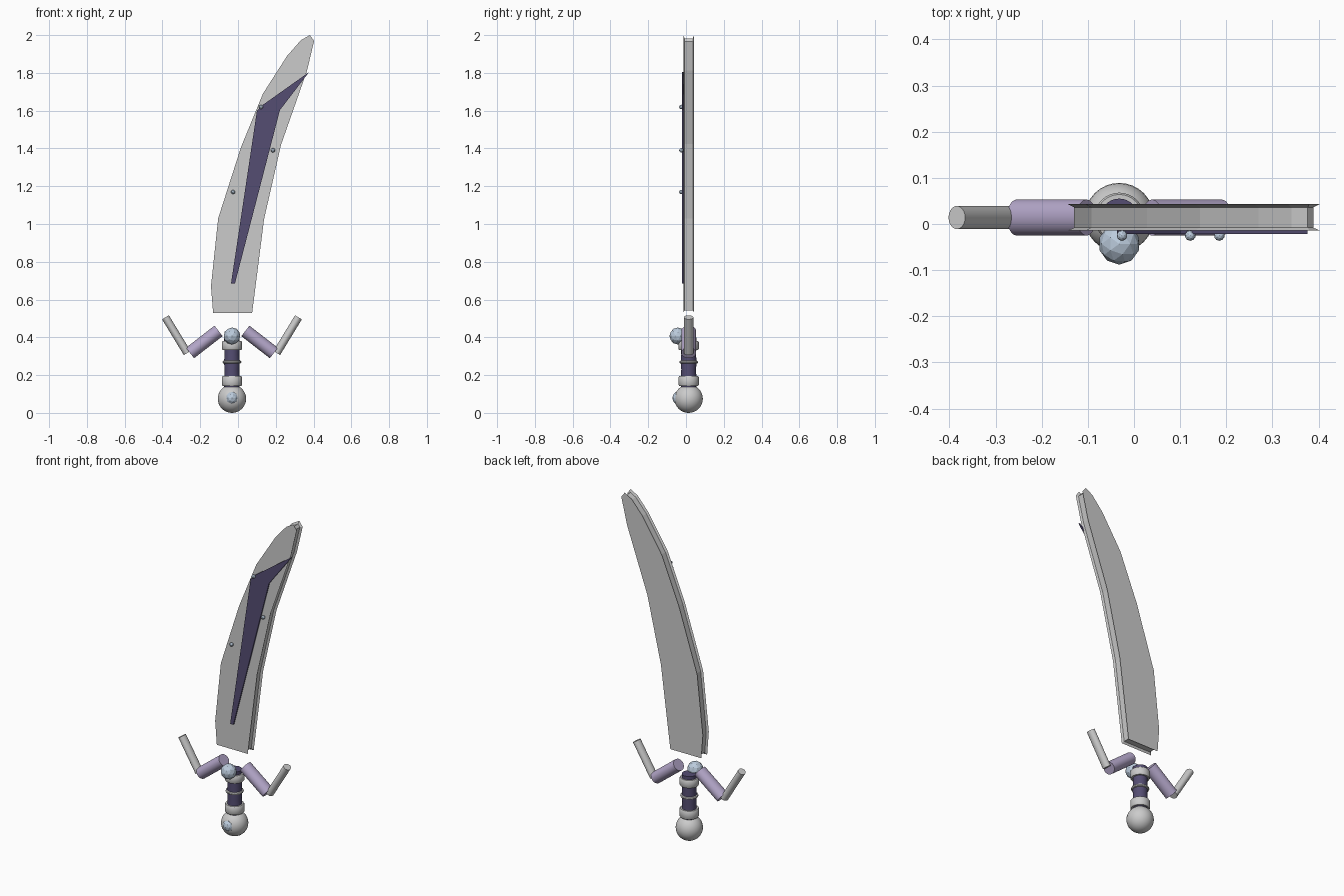
import bpy, bmesh, math
from mathutils import Vector, Matrix

if "Cube" in bpy.data.objects:
    bpy.data.objects.remove(bpy.data.objects["Cube"])

CX, CY = -0.032, 0.014   # axis of the hilt


def material(name, rgb):
    m = bpy.data.materials.new(name)
    m.diffuse_color = (*rgb, 1)
    m.use_nodes = True
    m.node_tree.nodes["Principled BSDF"].inputs["Base Color"].default_value = m.diffuse_color
    return m


STEEL = material("steel", (0.62, 0.61, 0.64))
DARK = material("dark_violet", (0.09, 0.075, 0.17))
LILAC = material("lilac", (0.45, 0.38, 0.58))
GEM = material("gem", (0.50, 0.60, 0.72))


def finish(bm, name, mat, smooth=False):
    bmesh.ops.recalc_face_normals(bm, faces=bm.faces[:])
    me = bpy.data.meshes.new(name)
    bm.to_mesh(me)
    bm.free()
    ob = bpy.data.objects.new(name, me)
    bpy.context.collection.objects.link(ob)
    me.materials.append(mat)
    if smooth:
        bpy.ops.object.select_all(action='DESELECT')
        ob.select_set(True)
        bpy.context.view_layer.objects.active = ob
        bpy.ops.object.shade_smooth_by_angle(angle=math.radians(35))
    return ob


def inset(pts, d):
    # shrink a clockwise (x, z) outline by d with mitred corners
    out = []
    for i, p in enumerate(pts):
        p = Vector(p)
        a = (p - Vector(pts[i - 1])).normalized()
        b = (Vector(pts[(i + 1) % len(pts)]) - p).normalized()
        na, nb = Vector((a.y, -a.x)), Vector((b.y, -b.x))
        out.append(p + (na + nb) * d / (1 + na.dot(nb)))
    return out


def slab(name, pts, layers, mat):
    # stack of outlines along y: layers are (y, inset) pairs
    bm = bmesh.new()
    loops = [[bm.verts.new((p[0], y, p[1])) for p in inset(pts, d)] for y, d in layers]
    n = len(pts)
    for a, b in zip(loops, loops[1:]):
        for i in range(n):
            bm.faces.new((a[i], a[(i + 1) % n], b[(i + 1) % n], b[i]))
    bm.faces.new(loops[0])
    bm.faces.new(loops[-1])
    return finish(bm, name, mat)


def lathe(name, profile, mat, closed=False, seg=32):
    # profile of (radius, z) turned about the hilt axis
    bm = bmesh.new()
    rings = [[bm.verts.new((CX + r * math.cos(2 * math.pi * k / seg),
                            CY + r * math.sin(2 * math.pi * k / seg), z))
              for k in range(seg)] for r, z in profile]
    pairs = list(zip(rings, rings[1:]))
    if closed:
        pairs.append((rings[-1], rings[0]))
    for a, b in pairs:
        for k in range(seg):
            j = (k + 1) % seg
            bm.faces.new((a[k], a[j], b[j], b[k]))
    if not closed:
        bm.faces.new(rings[0])
        bm.faces.new(rings[-1])
    return finish(bm, name, mat, True)


def tube(name, a, b, r_plane, r_y, mat):
    # slightly oval rod between two (x, z) points
    a, b = Vector((a[0], CY, a[1])), Vector((b[0], CY, b[1]))
    d = (b - a).normalized()
    side = Vector((0, 1, 0)).cross(d)
    rot = Matrix((side * r_plane, Vector((0, r_y, 0)), d * (b - a).length)).transposed().to_4x4()
    bm = bmesh.new()
    bmesh.ops.create_cone(bm, cap_ends=True, segments=32, radius1=1, radius2=1, depth=1,
                          matrix=Matrix.Translation((a + b) / 2) @ rot)
    return finish(bm, name, mat, True)


def gem(name, loc, r, mat, sub=2):
    bm = bmesh.new()
    bmesh.ops.create_icosphere(bm, subdivisions=sub, radius=r, matrix=Matrix.Translation(loc))
    return finish(bm, name, mat)


# Blade with a hollow edge between two flared faces
blade = [(-0.132, 0.53), (-0.143, 0.672), (-0.105, 1.03), (0.016, 1.407), (0.132, 1.69),
         (0.26, 1.89), (0.333, 1.973), (0.38, 2.0), (0.403, 1.97), (0.365, 1.81),
         (0.228, 1.42), (0.138, 1.026), (0.075, 0.53)]
slab("blade", blade, [(0.043, 0), (0.036, 0.013), (-0.008, 0.013), (-0.014, 0)], STEEL)

# Dark inlay on the front face
inlay = [(-0.037, 0.685), (0.1, 1.598), (0.122, 1.624), (0.376, 1.804),
         (0.222, 1.603), (-0.016, 0.685)]
slab("blade_inlay", inlay, [(-0.012, 0), (-0.022, 0)], DARK)

# Small studs on the blade
for i, (x, z) in enumerate([(-0.026, 1.169), (0.185, 1.39), (0.122, 1.62)]):
    gem(f"blade_stud_{i + 1}", (x, -0.025, z), 0.0115, GEM)

# Guard arms, mirrored about the hilt axis
for label, s in (("left", 1), ("right", -1)):
    def m(x, z):
        return (CX + s * (x - CX), z)
    tube(f"guard_arm_{label}", m(-0.103, 0.434), m(-0.254, 0.317), 0.035, 0.039, LILAC)
    tube(f"guard_prong_{label}", m(-0.269, 0.317), m(-0.384, 0.506), 0.021, 0.025, STEEL)

# Grip with gentle waists, collars and ring
lathe("grip", [(0.041, 0.13), (0.041, 0.19), (0.039, 0.23), (0.042, 0.27),
               (0.039, 0.31), (0.041, 0.34), (0.041, 0.40)], DARK)
for name, z0, z1 in (("lower_collar", 0.143, 0.194), ("upper_collar", 0.333, 0.380)):
    lathe(name, [(0.036, z0), (0.050, z0), (0.054, z0 + 0.006), (0.054, z1 - 0.006),
                 (0.050, z1), (0.036, z1)], STEEL, True)
lathe("grip_ring", [(0.042 + 0.008 * math.cos(t * math.pi / 4),
                     0.269 + 0.008 * math.sin(t * math.pi / 4)) for t in range(8)], STEEL, True)

# Pommel ball with its embedded gem, and the guard gem
bm = bmesh.new()
bmesh.ops.create_uvsphere(bm, u_segments=32, v_segments=16, radius=0.075,
                          matrix=Matrix.Translation((CX, CY, 0.075)))
finish(bm, "pommel", STEEL, True)
gem("pommel_gem", (CX, -0.037, 0.079), 0.036, GEM)
gem("guard_gem", (CX, -0.043, 0.407), 0.045, GEM)
